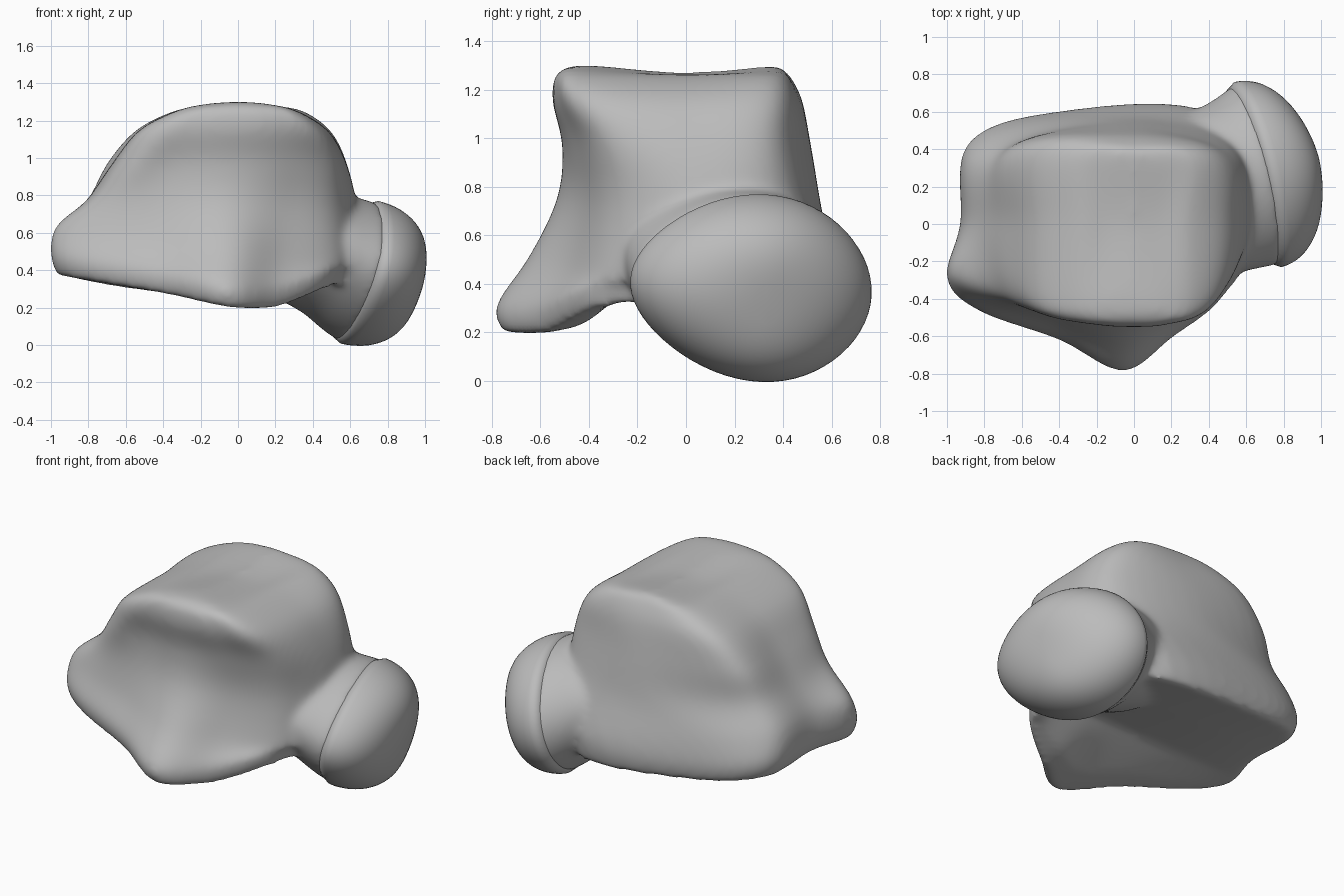
import bpy, bmesh, math
from mathutils import Vector

if "Cube" in bpy.data.objects:
    bpy.data.objects.remove(bpy.data.objects["Cube"])

bone = bpy.data.materials.new("bone_grey")
bone.diffuse_color = (0.5, 0.5, 0.5, 1)
bone.use_nodes = True
bone.node_tree.nodes["Principled BSDF"].inputs["Base Color"].default_value = bone.diffuse_color


def catmull(a, b, c, d, t):
    return 0.5 * (2 * b + (c - a) * t + (2 * a - 5 * b + 4 * c - d) * t * t
                  + (3 * b - a - 3 * c + d) * t ** 3)


def smooth_ring(pts, n=6):
    k = len(pts)
    return [catmull(pts[i - 1], pts[i], pts[(i + 1) % k], pts[(i + 2) % k], s / n)
            for i in range(k) for s in range(n)]


def smooth_stack(rings, n=4):
    out, last = [], len(rings) - 1
    for i in range(last):
        a, b, c, d = (rings[max(0, min(last, i + j))] for j in (-1, 0, 1, 2))
        for s in range(n):
            out.append([catmull(*p, s / n) for p in zip(a, b, c, d)])
    return out + [rings[-1]]


def loft(bm, rings, start, end):
    """Skin the rings and close each end with a fan to the given point."""
    vr = [[bm.verts.new(p) for p in r] for r in rings]
    k = len(vr[0])
    for a, b in zip(vr, vr[1:]):
        for i in range(k):
            j = (i + 1) % k
            bm.faces.new((a[i], a[j], b[j], b[i]))
    for ring, tip in ((vr[0], start), (vr[-1], end)):
        c = bm.verts.new(tip)
        for i in range(k):
            bm.faces.new((ring[i], ring[(i + 1) % k], c))


def make(name, bm):
    bmesh.ops.recalc_face_normals(bm, faces=bm.faces)
    me = bpy.data.meshes.new(name)
    bm.to_mesh(me)
    bm.free()
    me.materials.append(bone)
    ob = bpy.data.objects.new(name, me)
    bpy.context.collection.objects.link(ob)
    me.polygons.foreach_set("use_smooth", [True] * len(me.polygons))
    return ob


# Body: horizontal outlines, from the left side round the front
base = [(-.93, -.0), (-1.0, -.3), (-.82, -.47), (-.4, -.62), (-.06, -.785), (.2, -.61),
        (.5, -.36), (.6, .1), (.36, .605), (-.45, .595), (-.89, .43)]
base_z = [.37, .37, .34, .27, .2, .195, .30, .30, .22, .28, .35]
sections = [
    (0.50, -0.14, [(-.9, 0), (-.97, -.28), (-.76, -.43), (-.42, -.53), (-.05, -.65), (.23, -.5),
                   (.55, -.3), (.66, .1), (.43, .58), (-.4, .575), (-.86, .39)]),
    (0.75, -0.05, [(-.79, 0), (-.78, -.3), (-.67, -.42), (-.4, -.48), (-.05, -.53), (.25, -.43),
                   (.52, -.27), (.64, .08), (.50, .45), (-.1, .55), (-.72, .39)]),
    (0.97, 0, [(-.67, 0), (-.66, -.33), (-.56, -.46), (-.35, -.48), (-.05, -.51), (.25, -.46),
               (.51, -.31), (.58, .03), (.5, .39), (-.05, .515), (-.65, .41)]),
    (1.15, 0, [(-.52, 0), (-.52, -.4), (-.43, -.5), (-.27, -.53), (-.05, -.55), (.2, -.53),
               (.43, -.42), (.48, 0), (.44, .38), (0, .475), (-.5, .42)]),
    (1.255, 0, [(-.3, 0), (-.32, -.41), (-.27, -.5), (-.17, -.53), (-.02, -.54), (.16, -.53),
                (.3, -.45), (.3, 0), (.32, .36), (0, .425), (-.31, .38)]),
]
foot = [Vector((x * .965, y * .965, z)) for (x, y), z in zip(base, base_z)]
wall = [Vector((x, y, z + .11)) for (x, y), z in zip(base, base_z)]
rings = [foot, wall] + [[Vector((x, y, z + s * x)) for x, y in pts] for z, s, pts in sections]
# Saddle-shaped crown closing along a ridge
for part_x, part_y, height in ((.5, .92, 1.29), (.01, .85, 1.3)):
    rings.append([Vector((p.x * part_x, p.y * part_y, height - .03 * (1 - min(1, (p.y / .42) ** 2))))
                  for p in rings[6]])
rings = smooth_stack([smooth_ring(r) for r in rings])
# Groove along the underside
groove = [Vector((max(-.9, min(.5, p.x * .95)), -.2, .4 + .03 * p.x)) for p in rings[0]]
half = [Vector((p.x, p.y * .4 + q.y * .6, p.z * .15 + q.z * .85)) if q.y < -.2 else
        Vector((p.x, p.y * .5 + q.y * .5, p.z * .5 + q.z * .5)) for p, q in zip(groove, rings[0])]
bm = bmesh.new()
loft(bm, [groove, half] + rings, (0, -.2, .4), (0, -.04, 1.27))

# Neck: egg sections facing the tilted head axis
axis = Vector((.94, .22, -.23)).normalized()
u = Vector((-.23, .97, 0)).normalized()
v = axis.cross(u).normalized()


def egg(center, a, b, n=64):
    c = Vector(center)
    out = []
    for i in range(n):
        ct, st = math.cos(2 * math.pi * i / n), math.sin(2 * math.pi * i / n)
        out.append(c + u * (a * ct) + v * (b * (st * (1 + .1 * ct - .1 * ct * ct) - .07 * ct)))
    return out


neck = smooth_stack([egg((.14, .1, .55), .40, .24), egg((.42, .17, .50), .445, .32),
                     egg((.56, .22, .435), .47, .36), egg((.655, .265, .39), .495, .38)])
loft(bm, neck, (.14, .1, .55), (.68, .27, .39))
body = make("body_and_neck", bm)

# Blend the body and neck into one smooth surface
remesh = body.modifiers.new("blend", 'REMESH')
remesh.mode = 'VOXEL'
remesh.voxel_size = 0.017
remesh.use_smooth_shade = True
soften = body.modifiers.new("soften", 'SMOOTH')
soften.factor = 0.5
soften.iterations = 26

# Head: full rounded cap on the end of the neck
bm = bmesh.new()
rim = Vector((.665, .265, .39))
cap = [egg(rim - axis * .04, .485, .37)]
for i in range(18):
    f = math.radians(i * 5)
    c = math.cos(f)
    cap.append(egg(rim + axis * (.315 * math.sin(f)), .51 * c ** .9, .39 * c ** .62))
loft(bm, cap, rim - axis * .04, rim + axis * .315)
make("head_cap", bm)
